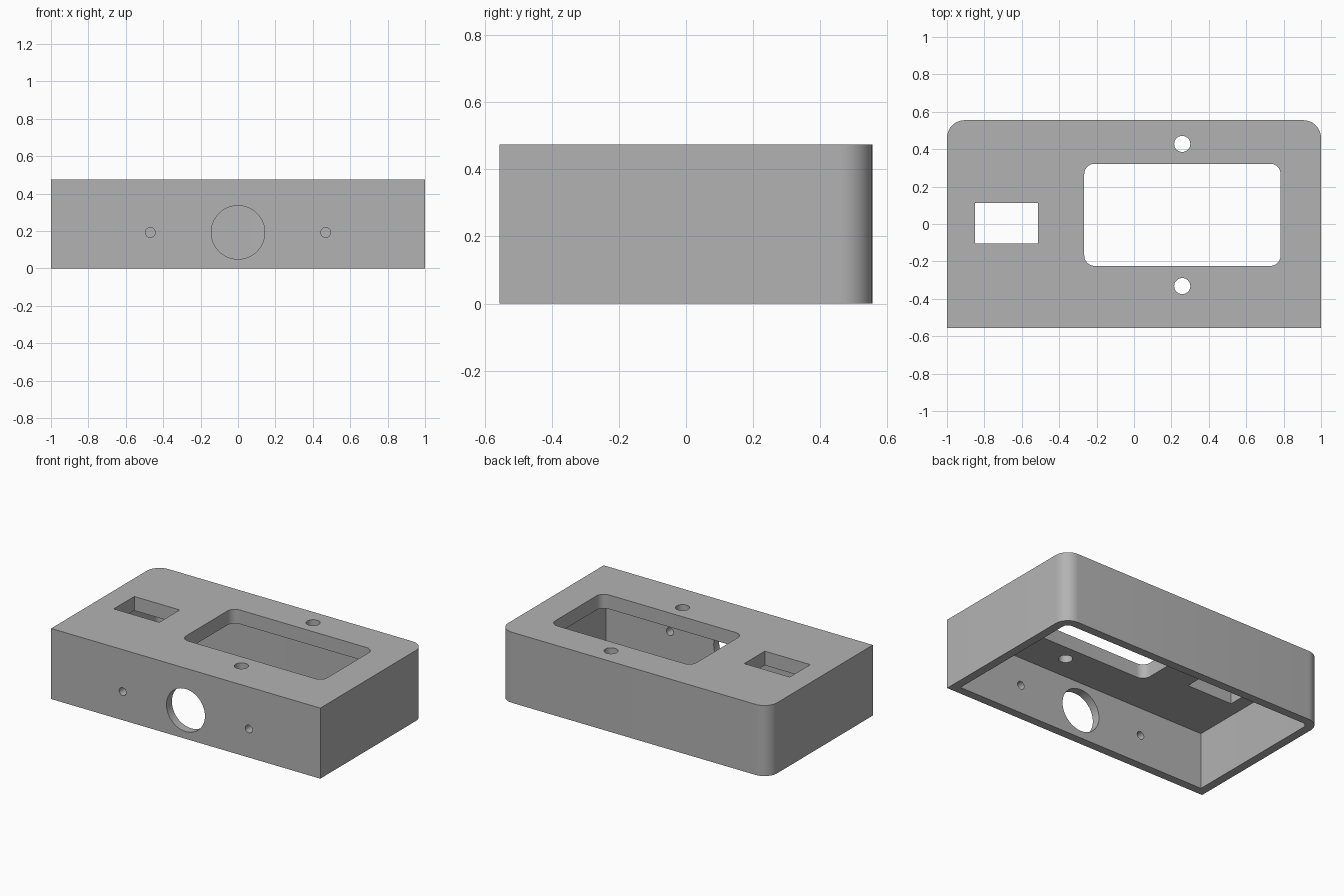
import bpy
import bmesh
from math import cos, sin, pi, radians
from mathutils import Matrix

if "Cube" in bpy.data.objects:
    bpy.data.objects.remove(bpy.data.objects["Cube"], do_unlink=True)

HEIGHT, WALL, LID = 0.474, 0.057, 0.095
HALF_X, HALF_Y = 1.0, 0.555
CORNER = 0.095

grey = bpy.data.materials.new("plain_grey")
grey.use_nodes = True
colour = (0.45, 0.45, 0.45, 1)
grey.diffuse_color = colour
grey.node_tree.nodes["Principled BSDF"].inputs["Base Color"].default_value = colour


def rounded_rect(x0, x1, y0, y1, front_r=0, back_r=0, steps=10):
    """Counter-clockwise outline with separate front and back corner radii."""
    pts = []
    corners = [(x1, y1, -1, -1, back_r), (x0, y1, 1, -1, back_r),
               (x0, y0, 1, 1, front_r), (x1, y0, -1, 1, front_r)]
    for i, (x, y, sx, sy, r) in enumerate(corners):
        for k in range(steps + 1 if r else 1):
            a = (i + k / steps) * pi / 2
            pts.append((x + sx * r + r * cos(a), y + sy * r + r * sin(a)))
    return pts


def circle(x, y, r, n=48):
    return [(x + r * cos(2 * pi * k / n), y + r * sin(2 * pi * k / n)) for k in range(n)]


def prism(name, outline, low, high, matrix=Matrix()):
    """Closed solid made by extruding an outline upwards."""
    bm = bmesh.new()
    base = bm.faces.new([bm.verts.new((x, y, low)) for x, y in outline])
    moved = bmesh.ops.extrude_face_region(bm, geom=[base])["geom"]
    top = [v for v in moved if isinstance(v, bmesh.types.BMVert)]
    bmesh.ops.translate(bm, verts=top, vec=(0, 0, high - low))
    bmesh.ops.transform(bm, matrix=matrix, verts=bm.verts)
    bmesh.ops.recalc_face_normals(bm, faces=bm.faces)
    mesh = bpy.data.meshes.new(name)
    bm.to_mesh(mesh)
    bm.free()
    mesh.materials.append(grey)
    obj = bpy.data.objects.new(name, mesh)
    bpy.context.collection.objects.link(obj)
    return obj


# Outer body, square at the front and rounded at the back
body = prism("enclosure_shell",
             rounded_rect(-HALF_X, HALF_X, -HALF_Y, HALF_Y, 0, CORNER), 0, HEIGHT)

# Hollow, open underneath
cutters = [prism("hollow_cutter",
                 rounded_rect(WALL - HALF_X, HALF_X - WALL, WALL - HALF_Y, HALF_Y - WALL,
                              0, CORNER - WALL), -0.1, HEIGHT - LID)]

# Openings through the lid: display window, switch slot and two screw holes
lid_openings = {
    "window_cutter": rounded_rect(-0.266, 0.784, -0.224, 0.322, 0.055, 0.055),
    "switch_cutter": rounded_rect(-0.85, -0.512, -0.105, 0.113),
    "back_lid_hole_cutter": circle(0.258, 0.428, 0.043),
    "front_lid_hole_cutter": circle(0.258, -0.332, 0.043),
}
for name, outline in lid_openings.items():
    cutters.append(prism(name, outline, HEIGHT - LID - 0.05, HEIGHT + 0.1))

# Round openings through the front wall
to_front = Matrix.Rotation(radians(90), 4, "X")
for name, x, r in (("connector_cutter", 0, 0.143),
                   ("right_screw_cutter", -0.469, 0.026),
                   ("left_screw_cutter", 0.469, 0.026)):
    cutters.append(prism(name, circle(x, 0.192, r), HALF_Y - WALL - 0.05, HALF_Y + 0.1, to_front))

# Cut everything out of the body, then drop the cutters
for cutter in cutters:
    cutter.hide_render = True
    mod = body.modifiers.new(cutter.name, "BOOLEAN")
    mod.operation = "DIFFERENCE"
    mod.solver = "EXACT"
    mod.object = cutter
bpy.ops.object.select_all(action="DESELECT")
bpy.context.view_layer.objects.active = body
body.select_set(True)
for mod in list(body.modifiers):
    bpy.ops.object.modifier_apply(modifier=mod.name)
for cutter in cutters:
    bpy.data.objects.remove(cutter, do_unlink=True)

bpy.ops.object.shade_smooth_by_angle(angle=radians(30))
